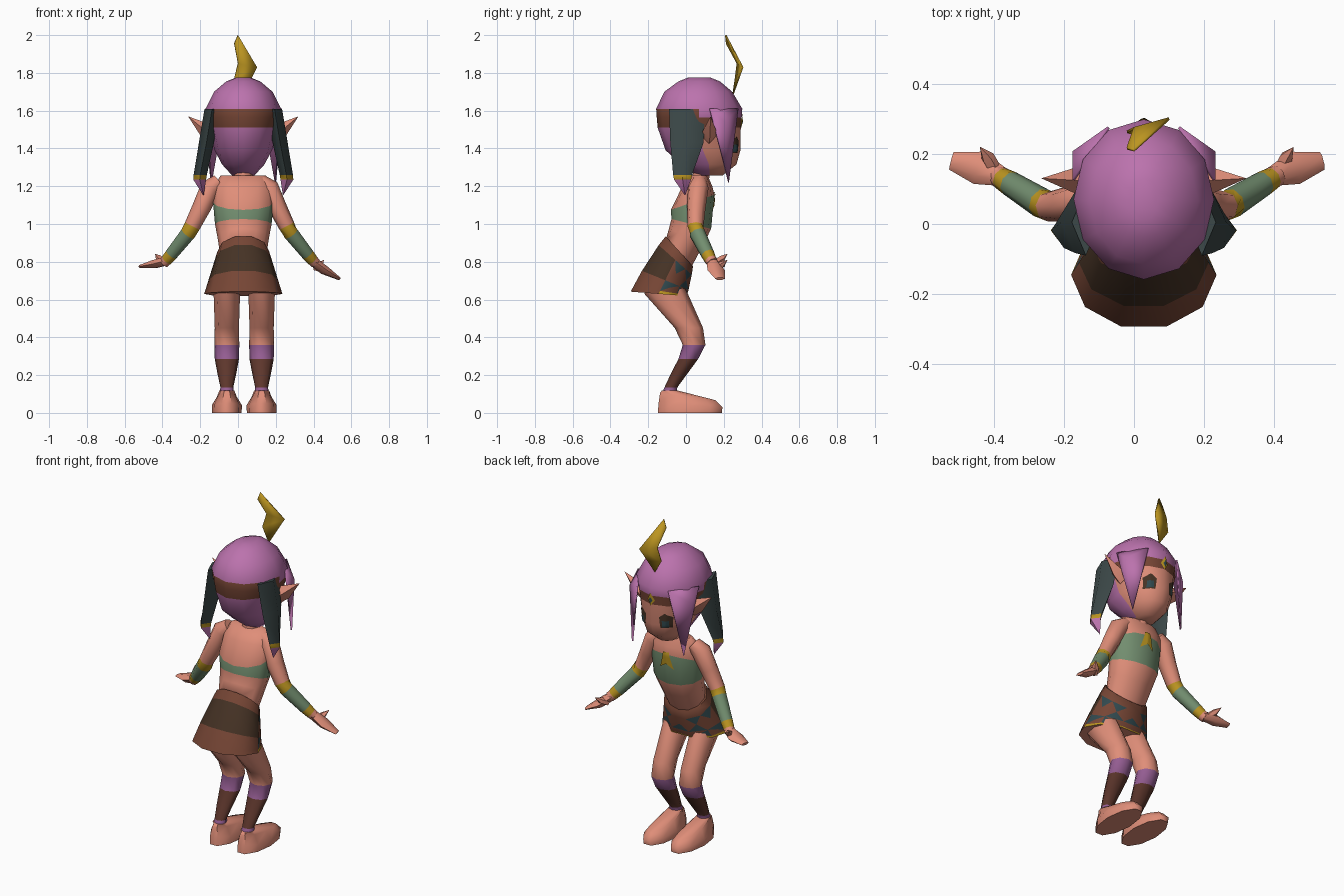
import bpy, bmesh, math
from mathutils import Vector
from mathutils.bvhtree import BVHTree

if "Cube" in bpy.data.objects:
    bpy.data.objects.remove(bpy.data.objects["Cube"])

COLOURS = {
    "skin": (0.74, 0.27, 0.19), "hair_pink": (0.50, 0.17, 0.42), "gold": (0.50, 0.30, 0.015),
    "slate": (0.045, 0.065, 0.065), "brown": (0.18, 0.06, 0.035), "dark_brown": (0.06, 0.032, 0.018),
    "green": (0.17, 0.27, 0.16), "teal": (0.03, 0.065, 0.075), "purple": (0.30, 0.11, 0.29),
    "red_brown": (0.11, 0.037, 0.025),
}
NAMES = list(COLOURS)
MATS = []
for name, rgb in COLOURS.items():
    m = bpy.data.materials.new(name)
    m.use_nodes = True
    m.diffuse_color = (*rgb, 1)
    m.node_tree.nodes["Principled BSDF"].inputs["Base Color"].default_value = (*rgb, 1)
    MATS.append(m)

CX = 0.028  # middle line of the body
parts = []


def finish(name, bm, recalc=True):
    if recalc:
        bmesh.ops.recalc_face_normals(bm, faces=bm.faces)
    mesh = bpy.data.meshes.new(name)
    bm.to_mesh(mesh)
    bm.free()
    for m in MATS:
        mesh.materials.append(m)
    ob = bpy.data.objects.new(name, mesh)
    bpy.context.collection.objects.link(ob)
    parts.append(ob)
    return ob


def loft(name, rings, n, paint, along=False, poke=None):
    """Skin rings (x, y, z, rx, ry, slope). Along: rings face the path. Paint: colour per segment or a rule."""
    bm = bmesh.new()
    pts = [Vector(r[:3]) for r in rings]
    loops = []
    for i, r in enumerate(rings):
        slope = r[5] if len(r) > 5 else 0
        u, v = Vector((1, 0, 0)), Vector((0, 1, slope))
        if along:
            t = (pts[min(i + 1, len(pts) - 1)] - pts[max(i - 1, 0)]).normalized()
            u = t.cross(Vector((0, 0, 1))).normalized()
            v = u.cross(t)
        loop = []
        for k in range(n):
            a = 2 * math.pi * k / n
            loop.append(bm.verts.new(pts[i] + u * r[3] * math.cos(a) + v * r[4] * math.sin(a)))
        loops.append(loop)

    def colour(f, seg):
        c = paint(f.calc_center_median(), seg) if callable(paint) else paint[min(seg, len(paint) - 1)]
        f.material_index = NAMES.index(c)

    to_poke = []
    for s in range(len(loops) - 1):
        for k in range(n):
            j = (k + 1) % n
            f = bm.faces.new((loops[s][k], loops[s][j], loops[s + 1][j], loops[s + 1][k]))
            colour(f, s)
            if poke and poke(f.calc_center_median(), s):
                to_poke.append(f)
    colour(bm.faces.new(loops[0]), 0)
    colour(bm.faces.new(loops[-1]), len(loops) - 1)
    # poked faces get a teal triangle standing on their lower edge
    if to_poke:
        for f in bmesh.ops.poke(bm, faces=to_poke)["faces"]:
            low = sorted(v.co.z for v in f.verts)
            if low[1] - low[0] < 0.03 and low[2] - low[1] > 0.02:
                f.material_index = NAMES.index("teal")
    bmesh.ops.remove_doubles(bm, verts=bm.verts, dist=0.0005)
    return finish(name, bm)


def sheet(name, pts, faces, colour):
    """Thin folded sheet."""
    bm = bmesh.new()
    vs = [bm.verts.new(p) for p in pts]
    for f in faces:
        bm.faces.new([vs[i] for i in f]).material_index = NAMES.index(colour)
    ob = finish(name, bm)
    mod = ob.modifiers.new("thickness", "SOLIDIFY")
    mod.thickness = 0.008
    mod.offset = 0


def decal(name, target, outline, colour, lift=0.004):
    """Painted plate: an (x, z) outline, finely divided and wrapped on the target from the face side."""
    me = target.data
    tree = BVHTree.FromPolygons([v.co for v in me.vertices], [p.vertices for p in me.polygons])
    bm = bmesh.new()
    f = bm.faces.new([bm.verts.new((x, 2, z)) for x, z in outline])
    if f.normal.y < 0 or f.calc_center_median().y > 0 and outline[0][0] > outline[1][0]:
        f.normal_flip()
    bmesh.ops.poke(bm, faces=[f])
    bmesh.ops.subdivide_edges(bm, edges=bm.edges, cuts=4, use_grid_fill=True)
    for v in bm.verts:
        v.co = tree.ray_cast(v.co, Vector((0, -1, 0)))[0] + Vector((0, lift, 0))
    bm.normal_update()
    if sum(f.normal.y for f in bm.faces) < 0:
        bmesh.ops.reverse_faces(bm, faces=bm.faces)
    for f in bm.faces:
        f.material_index = NAMES.index(colour)
    finish(name, bm, recalc=False)


# Head: hair cap, headband and face
def head_paint(c, seg):
    face = c.y > 0.12
    if seg <= 2:
        return "skin" if face else "hair_pink"
    if seg == 3:
        return "brown"
    if seg == 4:
        return "hair_pink" if face else "brown"
    return "hair_pink"


head = loft("head", [
    (CX, 0.125, 1.258, 0.06, 0.07), (CX, 0.122, 1.315, 0.112, 0.145), (CX, 0.09, 1.39, 0.152, 0.198),
    (CX, 0.07, 1.51, 0.18, 0.22), (CX, 0.07, 1.565, 0.195, 0.225), (CX, 0.07, 1.61, 0.20, 0.228),
    (CX, 0.065, 1.70, 0.155, 0.18), (CX, 0.07, 1.755, 0.09, 0.11), (CX, 0.07, 1.775, 0.04, 0.06),
], 12, head_paint)
for s, side in ((-1, "right"), (1, "left")):
    e = CX + s * 0.075
    decal(side + "_eye", head, [(e - .026, 1.375), (e + .026, 1.375), (e + .032, 1.44), (e, 1.465), (e - .032, 1.44)],
          "dark_brown")
    decal(side + "_iris", head, [(e - .016, 1.38), (e + .016, 1.38), (e + .016, 1.42), (e - .016, 1.42)],
          "teal", 0.007)
decal("forehead_gem", head, [(CX, 1.505), (CX + .024, 1.54), (CX, 1.585), (CX - .024, 1.54)], "gold", 0.005)
decal("forehead_gem_core", head, [(CX, 1.52), (CX + .012, 1.54), (CX, 1.56), (CX - .012, 1.54)], "teal", 0.008)

# Feather on the forehead, folded at its middle
sheet("feather", [(0, .21, 2), (-.02, .215, 1.955), (0, .272, 1.85), (.1, .30, 1.83), (-.02, .262, 1.77),
                  (.03, .25, 1.69)], [(0, 1, 2, 3), (3, 2, 4, 5)], "gold")

# Ears, side locks and tied tails
for s, side in ((-1, "right"), (1, "left")):
    def x(d):
        return CX + s * d
    loft(side + "_ear", [(x(.15), .12, 1.47, .045, .05), (x(.20), .125, 1.495, .035, .04),
                         (x(.292), .13, 1.57, .0, .0)], 4, ["skin"], along=True)
    sheet(side + "_lock", [(x(.20), .125, 1.61), (x(.10), .275, 1.61), (x(.20), .205, 1.54), (x(.17), .225, 1.22)],
          [(0, 2, 1), (0, 3, 2), (2, 3, 1)], "hair_pink")
    loft(side + "_hair_tail", [
        (x(.165), .005, 1.61, .04, .095), (x(.195), .005, 1.43, .04, .088), (x(.228), -.018, 1.26, .035, .05),
        (x(.231), -.018, 1.235, .034, .045), (x(.21), -.005, 1.15, .0, .0),
    ], 4, ["slate", "slate", "gold", "hair_pink"])

# Neck and torso with a wrapped top
loft("neck", [(CX, .075, 1.22, .05, .045), (CX, .085, 1.30, .045, .045)], 8, ["skin"])
torso = loft("torso", [
    (CX, -.035, .855, .125, .068, -1.1), (CX, .0, .932, .137, .09, -.5), (CX, .028, 1.0, .15, .105, -.25),
    (CX, .035, 1.115, .16, .115, .35), (CX, .06, 1.198, .155, .08), (CX, .072, 1.258, .12, .042),
], 12, ["skin", "skin", "green", "skin", "skin"])
decal("chest_ornament", torso, [(CX, 1.10), (CX + .045, 1.07), (CX + .03, 1.12), (CX + .018, 1.17),
                                (CX - .018, 1.17), (CX - .03, 1.12), (CX - .045, 1.07)], "gold", 0.006)

# Skirt: banded at the back, teal triangles and a gold hem at the front
TOP, HEM = (CX, -.035, .855, .137, .076, -1.1), (CX, -.145, .63, .207, .155, -.08)


def skirt_paint(c, seg):
    if seg == 1:
        return "brown" if c.y > -0.1 else "dark_brown"
    if seg == 3:
        return "gold" if c.y > -0.12 else "brown"
    return "skin" if seg == 4 else "brown"


loft("skirt", [tuple(a + (b - a) * t for a, b in zip(TOP, HEM)) for t in (0, .2, .68, .93, 1)],
     10, skirt_paint, poke=lambda c, s: s in (1, 2) and c.y > -0.1)

# Arms with forearm wraps, hands and thumbs
for s, side, drop in ((-1, "right", .775), (1, "left", .71)):
    def x(d):
        return .008 + s * d
    palm = (drop + .80) / 2
    loft(side + "_arm", [
        (x(.11), .07, 1.225, .04, .04), (x(.155), .065, 1.19, .055, .055), (x(.20), .055, 1.09, .05, .05),
        (x(.25), .05, .99, .043, .043), (x(.272), .06, .95, .043, .043), (x(.36), .115, .84, .036, .036),
        (x(.385), .13, .81, .032, .032), (x(.40), .14, .795, .03, .03),
    ], 8, ["skin", "skin", "skin", "gold", "green", "gold", "skin"], along=True)
    loft(side + "_hand", [(x(.385), .135, .805, .028, .026), (x(.45), .16, palm, .048, .025),
                          (x(.528), .18, drop, .026, .008)], 6, ["skin"], along=True)
    loft(side + "_thumb", [(x(.405), .155, palm + .01, .02, .018), (x(.425), .19, palm + .03, .02, .018),
                           (x(.447), .22, palm + .055, .0, .0)], 5, ["skin"], along=True)

# Legs with garters, shin wraps and feet
for s, side in ((-1, "right"), (1, "left")):
    x = CX + .005 + s * .092
    loft(side + "_leg", [
        (x, -.13, .70, .07, .10), (x, -.105, .63, .07, .115), (x, .015, .45, .064, .075), (x, .043, .36, .066, .06),
        (x, .012, .285, .064, .052), (x, -.035, .21, .05, .044), (x, -.08, .135, .034, .034),
        (x, -.085, .115, .037, .037), (x, -.09, .08, .04, .04),
    ], 8, ["skin", "skin", "skin", "purple", "red_brown", "red_brown", "purple", "skin"])
    loft(side + "_foot", [
        (x, .02, 0, .078, .178), (x, .024, .04, .08, .178, -.06), (x, .01, .086, .052, .155, -.13),
        (x, -.085, .118, .04, .045),
    ], 10, ["skin"])

# Soft shading with crisp edges
bpy.ops.object.select_all(action="DESELECT")
for ob in parts:
    ob.select_set(True)
bpy.context.view_layer.objects.active = parts[0]
bpy.ops.object.shade_smooth_by_angle(angle=math.radians(60))
